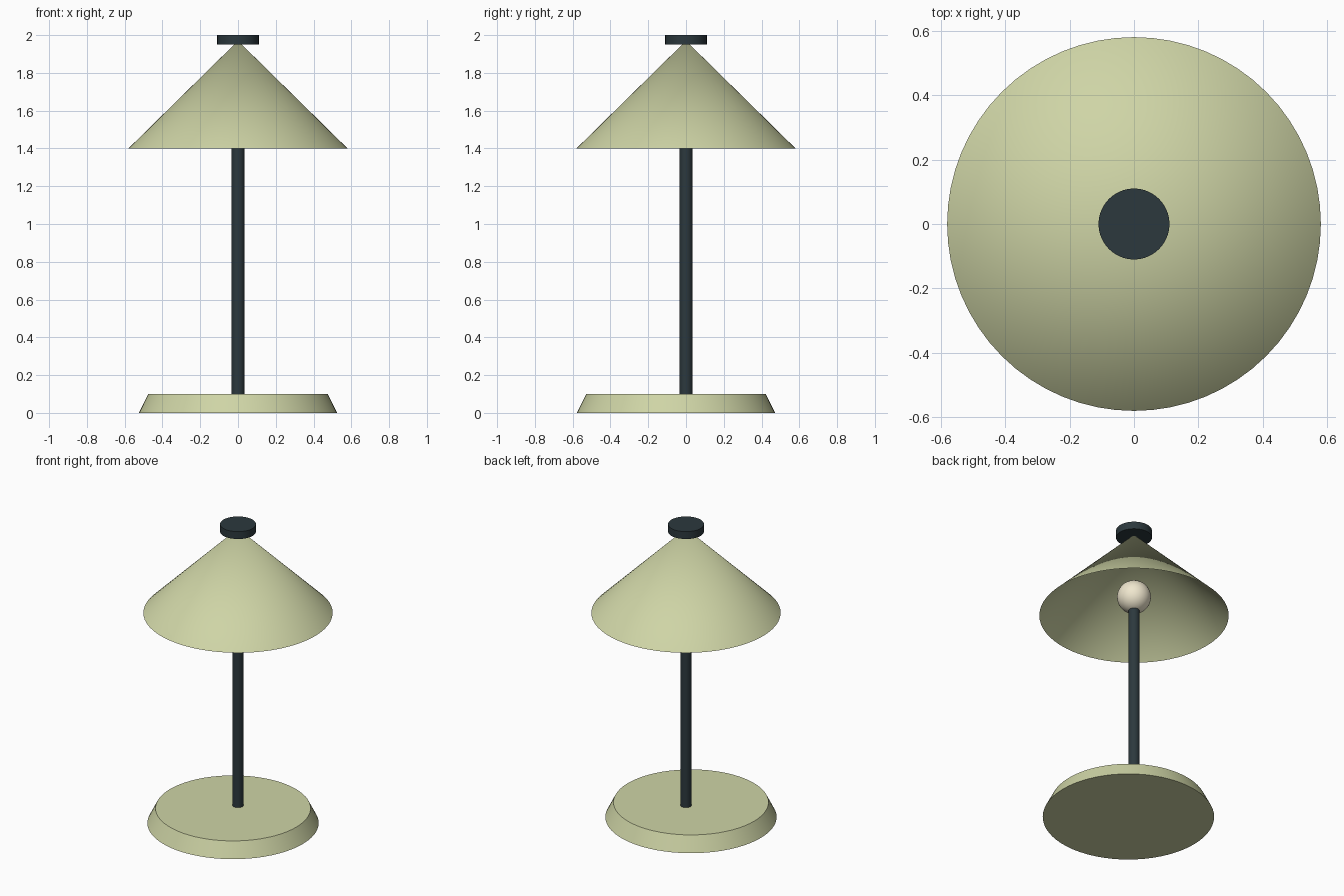
import bpy
import math

if "Cube" in bpy.data.objects:
    bpy.data.objects.remove(bpy.data.objects["Cube"])


def material(name, rgb):
    m = bpy.data.materials.new(name)
    m.diffuse_color = (*rgb, 1)
    m.use_nodes = True
    m.node_tree.nodes["Principled BSDF"].inputs["Base Color"].default_value = m.diffuse_color
    return m


SAGE = material("sage", (0.62, 0.66, 0.38))
DARK = material("dark_metal", (0.025, 0.04, 0.047))
GLOW = material("warm_glass", (0.87, 0.80, 0.62))


def finish(name, mat):
    ob = bpy.context.object
    ob.name = name
    ob.data.materials.append(mat)
    bpy.ops.object.shade_smooth_by_angle(angle=math.radians(30))
    return ob


def turned(name, mat, r_bottom, r_top, z0, z1, y=0, sides=64, fill='NGON'):
    bpy.ops.mesh.primitive_cone_add(vertices=sides, radius1=r_bottom, radius2=r_top,
                                    depth=z1 - z0, end_fill_type=fill,
                                    location=(0, y, (z0 + z1) / 2))
    return finish(name, mat)


# Tapered foot, set slightly forward of the stem
turned("base", SAGE, 0.525, 0.475, 0, 0.1, y=-0.053)

# Stem, ending inside the bulb
turned("stem", DARK, 0.035, 0.035, 0.09, 1.45, sides=32)

# Bulb hidden under the shade
bpy.ops.mesh.primitive_uv_sphere_add(segments=32, ring_count=16, radius=0.104,
                                     location=(0, 0, 1.53))
finish("bulb", GLOW)

# Open conical shade
turned("shade", SAGE, 0.58, 0, 1.4, 1.97, fill='NOTHING')

# Flat cap over the shade tip
turned("cap", DARK, 0.11, 0.11, 1.95, 2.0)
